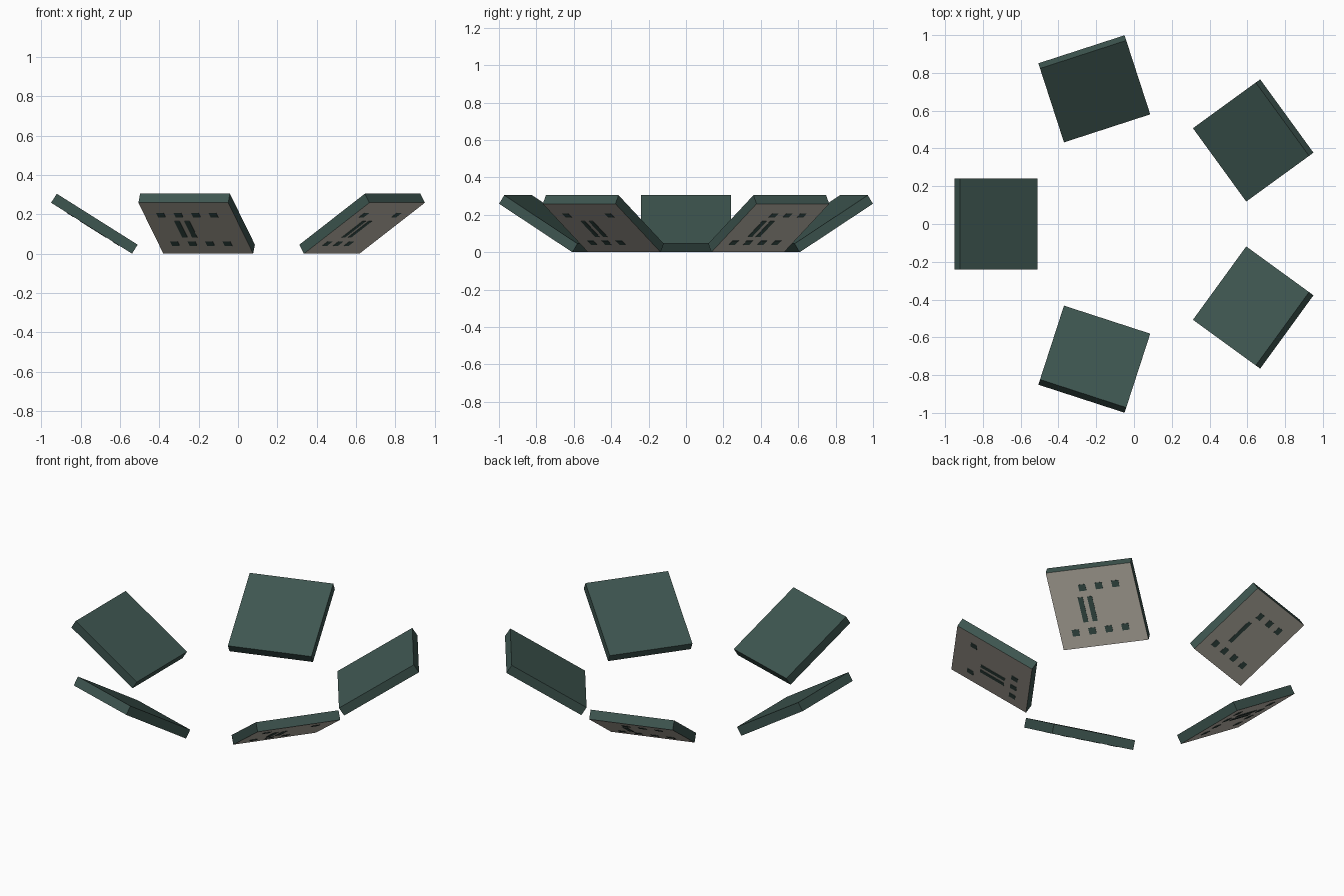
import bpy
import bmesh
from math import radians
from mathutils import Matrix, Vector

default = bpy.data.objects.get("Cube")
if default:
    bpy.data.objects.remove(default, do_unlink=True)


def material(name, color):
    m = bpy.data.materials.new(name)
    m.diffuse_color = (*color, 1)
    m.use_nodes = True
    bsdf = m.node_tree.nodes["Principled BSDF"]
    bsdf.inputs["Base Color"].default_value = (*color, 1)
    bsdf.inputs["Roughness"].default_value = 0.8
    return m


GREEN = material("dark green", (0.048, 0.092, 0.08))
BEIGE = material("warm beige", (0.56, 0.52, 0.45))

LENGTH, WIDTH, THICK = 0.486, 0.48, 0.054
TILT = radians(32.2)
RADIUS = 0.7525
PLATE = 0.004
DOT = 0.04
COLUMNS = [0.185, 0.38, 0.575, 0.77]
BARS = [0.33, 0.44]


def add_box(bm, center, size):
    mat = Matrix.Translation(center) @ Matrix.Diagonal((*size, 1))
    bmesh.ops.create_cube(bm, size=1, matrix=mat)


def make_object(name, bm, matrix, materials):
    mesh = bpy.data.meshes.new(name)
    bm.to_mesh(mesh)
    bm.free()
    for m in materials:
        mesh.materials.append(m)
    obj = bpy.data.objects.new(name, mesh)
    obj.matrix_world = matrix
    bpy.context.collection.objects.link(obj)


def make_tile(name, angle, upper, lower, bars):
    # Tile axes: x runs up the slope, y runs along the ring, z is the inner face
    place = (Matrix.Translation((0.0223, 0, 0))
             @ Matrix.Rotation(radians(angle), 4, "Z")
             @ Matrix.Translation((RADIUS, 0, 0.1525))
             @ Matrix.Rotation(-TILT, 4, "Y"))

    # Slab with a beige underside
    bm = bmesh.new()
    add_box(bm, (0, 0, 0), (LENGTH, WIDTH, THICK))
    bm.normal_update()
    for f in bm.faces:
        f.material_index = int(f.normal.z < -0.5)
    make_object(name + "_tile", bm, place, [GREEN, BEIGE])

    # Dots and bars on the underside
    def spot(v, u):
        return Vector(((v - 0.5) * LENGTH, (u - 0.5) * WIDTH, -THICK / 2))

    bm = bmesh.new()
    for v, row in ((0.76, upper), (0.2, lower)):
        for i in row:
            add_box(bm, spot(v, COLUMNS[i]), (DOT, DOT, PLATE))
    for i in range(bars):
        add_box(bm, spot(0.48, BARS[i]), (0.155, 0.028, PLATE))
    make_object(name + "_tile_marks", bm, place, [GREEN])


# Ring of five tiles: upper dot columns, lower dot columns, number of bars
ALL = (0, 1, 2, 3)
make_tile("front_left", -36, (0, 3), (0, 1, 2), 2)
make_tile("back_left", 36, (1, 2, 3), ALL, 2)
make_tile("back", 108, (1, 2, 3), ALL, 1)
make_tile("right", 180, ALL, ALL, 2)
make_tile("front", -108, ALL, ALL, 2)
